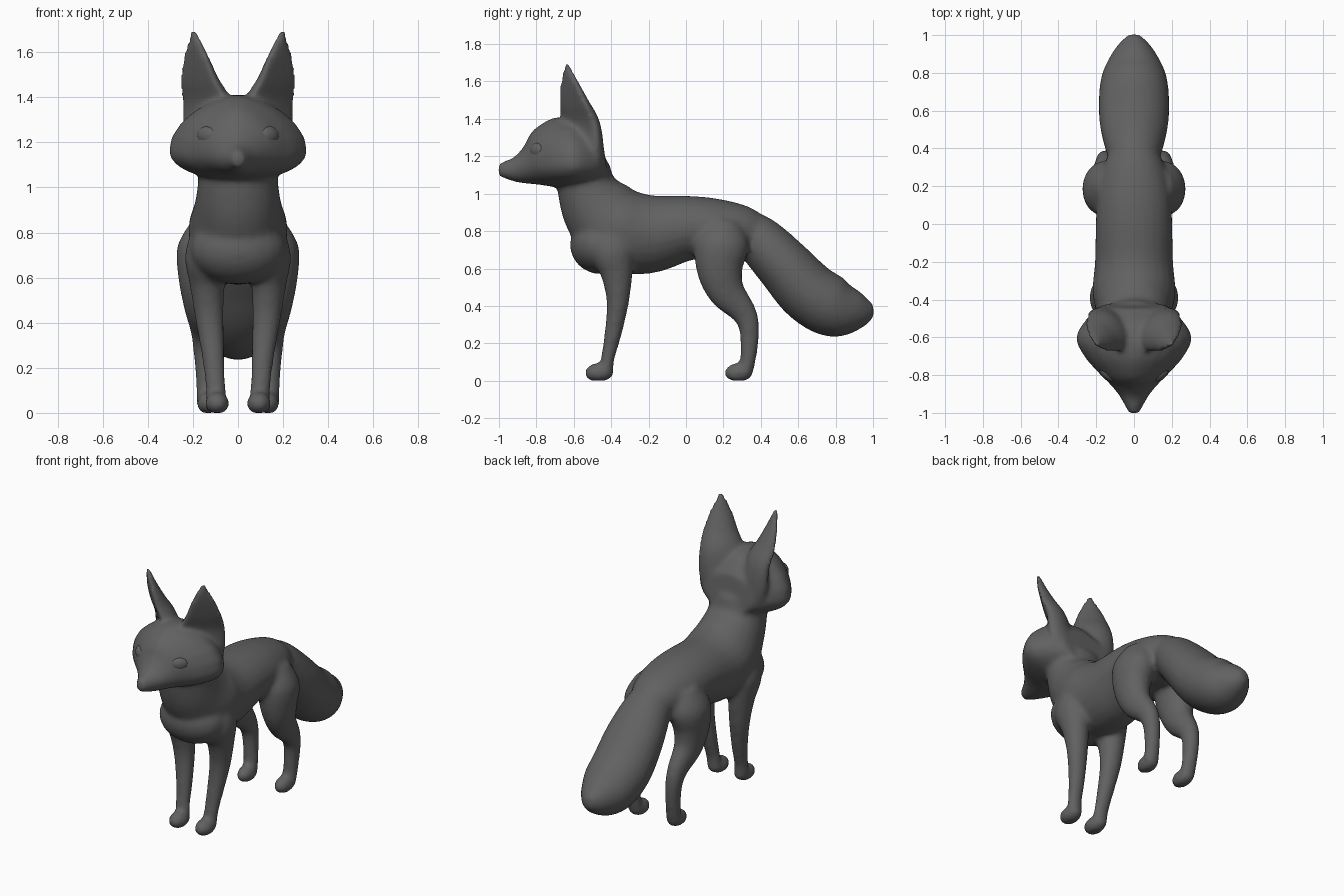
import bpy
import bmesh
from math import sin, cos, pi, radians
from mathutils import Vector, Matrix

cube = bpy.data.objects.get("Cube")
if cube:
    bpy.data.objects.remove(cube, do_unlink=True)

# One grey coat colour
coat = bpy.data.materials.new("dark grey coat")
coat.use_nodes = True
coat.diffuse_color = (0.12, 0.12, 0.12, 1)
coat.node_tree.nodes["Principled BSDF"].inputs["Base Color"].default_value = coat.diffuse_color

SIDES = 24
STEPS = 5


def smooth_path(keys):
    """Interpolate the key sections with a Catmull-Rom spline."""
    keys = [Vector(k) for k in keys]
    path = []
    for i in range(len(keys) - 1):
        b, c = keys[i], keys[i + 1]
        a, d = keys[max(i - 1, 0)], keys[min(i + 2, len(keys) - 1)]
        for s in range(STEPS):
            t = s / STEPS
            path.append(b + (c - a) * (t / 2)
                        + (a * 2 - b * 5 + c * 4 - d) * (t * t / 2)
                        + (b * 3 - a - c * 3 + d) * (t ** 3 / 2))
    return path + [keys[-1]]


def loft(bm, keys, side=1, yaw=0, pinch=0):
    """Skin rings along a path; each key is x, y, z, half width, upper and lower radius.
    Yaw turns the rings about z, pinch narrows their upper half."""
    path = smooth_path(keys)
    turn = Matrix.Rotation(yaw, 3, "Z")
    rings = []
    for i, p in enumerate(path):
        tangent = path[min(i + 1, len(path) - 1)] - path[max(i - 1, 0)]
        up = Vector((0, -tangent[2], tangent[1])).normalized()
        ring = []
        for k in range(SIDES):
            c, s = cos(2 * pi * k / SIDES), sin(2 * pi * k / SIDES)
            across = c * abs(c) ** pinch if s > 0 else c
            offset = Vector((across * p[3], 0, 0)) + up * s * (p[4] if s > 0 else p[5])
            co = Vector(p[:3]) + turn @ offset
            ring.append(bm.verts.new((co.x * side, co.y, max(co.z, 0))))
        rings.append(ring)
    for a, b in zip(rings, rings[1:]):
        for k in range(SIDES):
            n = (k + 1) % SIDES
            bm.faces.new((a[k], a[n], b[n], b[k]))
    bm.faces.new(rings[0][::-1])
    bm.faces.new(rings[-1])


def ball(bm, centre, radii, turn=0):
    """Ellipsoid, flattened where it meets the ground."""
    m = Matrix.Translation(centre) @ Matrix.Rotation(turn, 4, "Z") @ Matrix.Diagonal((*radii, 1))
    made = bmesh.ops.create_uvsphere(bm, u_segments=SIDES, v_segments=16, radius=1, matrix=m)
    for v in made["verts"]:
        v.co.z = max(v.co.z, 0)


def add_object(name, bm):
    bmesh.ops.recalc_face_normals(bm, faces=bm.faces)
    for f in bm.faces:
        f.smooth = True
    mesh = bpy.data.meshes.new(name)
    bm.to_mesh(mesh)
    bm.free()
    mesh.materials.append(coat)
    obj = bpy.data.objects.new(name, mesh)
    bpy.context.collection.objects.link(obj)
    return obj


def even(y, z, width, radius):
    return (0, y, z, width, radius, radius)


def limb(x, y, z, width, radius):
    return (x, y, z, width, radius, radius)


body = bmesh.new()

# Neck and torso
loft(body, [even(-.55, 1.15, .175, .14), even(-.53, 1.03, .178, .16),
            even(-.47, .92, .193, .2), (0, -.36, .82, .22, .215, .235),
            (0, -.2, .79, .207, .205, .218), even(0, .815, .203, .175),
            even(.15, .815, .195, .16), even(.3, .79, .165, .145),
            even(.38, .76, .12, .115)])

# Chest between the shoulders
ball(body, (0, -.455, .725), (.215, .165, .155))

# Bushy tail
loft(body, [even(.25, .83, .1, .1), even(.38, .76, .145, .13),
            even(.52, .62, .18, .15), even(.66, .47, .187, .165),
            even(.8, .39, .167, .16), even(.93, .375, .1, .1),
            even(1.003, .38, .03, .035)])

# Head, from nose to back of skull
loft(body, [(0, -1.005, 1.125, .025, .04, .03), (0, -.97, 1.125, .045, .05, .045),
            (0, -.9, 1.13, .085, .075, .072), (0, -.84, 1.14, .135, .125, .09),
            (0, -.78, 1.15, .195, .205, .105), (0, -.7, 1.155, .265, .25, .12),
            (0, -.6, 1.16, .308, .25, .13), (0, -.5, 1.17, .25, .21, .13),
            (0, -.43, 1.18, .17, .12, .12)], pinch=.3)

for side in (-1, 1):
    # Ear, opening forwards and outwards
    loft(body, [(.11, -.54, 1.12, .12, .04, .1), (.14, -.56, 1.24, .135, .03, .11),
                (.15, -.577, 1.37, .137, .015, .1), (.18, -.605, 1.47, .108, .005, .082),
                (.193, -.627, 1.57, .075, .004, .055), (.196, -.635, 1.64, .043, .008, .032),
                (.197, -.637, 1.695, .015, .01, .014)], side, yaw=radians(43))
    # Front leg and paw
    loft(body, [limb(.11, -.38, .8, .1, .11), limb(.136, -.39, .69, .1, .12),
                limb(.137, -.37, .57, .078, .086), limb(.127, -.365, .42, .064, .06),
                limb(.11, -.39, .25, .051, .046), limb(.1, -.418, .12, .045, .036),
                limb(.095, -.425, .03, .046, .036)], side)
    ball(body, (.093 * side, -.468, .042), (.054, .075, .053))
    # Hind leg and paw
    loft(body, [limb(.12, .2, .86, .08, .09), limb(.152, .19, .74, .117, .145),
                limb(.165, .18, .6, .1, .125), limb(.165, .215, .48, .077, .1),
                limb(.155, .305, .37, .057, .07), limb(.15, .338, .28, .049, .055),
                limb(.142, .335, .14, .045, .044), limb(.136, .318, .03, .046, .036)], side)
    ball(body, (.133 * side, .28, .042), (.05, .075, .053))

# Fuse the parts into one soft skin
fox = add_object("fox_body", body)
fuse = fox.modifiers.new("fuse", "REMESH")
fuse.mode = "VOXEL"
fuse.voxel_size = 0.014
fuse.use_smooth_shade = True
soften = fox.modifiers.new("soften", "SMOOTH")
soften.factor = 0.5
soften.iterations = 10

# Eyes
for name, side in (("left_eye", 1), ("right_eye", -1)):
    eye = bmesh.new()
    ball(eye, (.136 * side, -.795, 1.23), (.054, .03, .041), radians(38) * side)
    add_object(name, eye)
